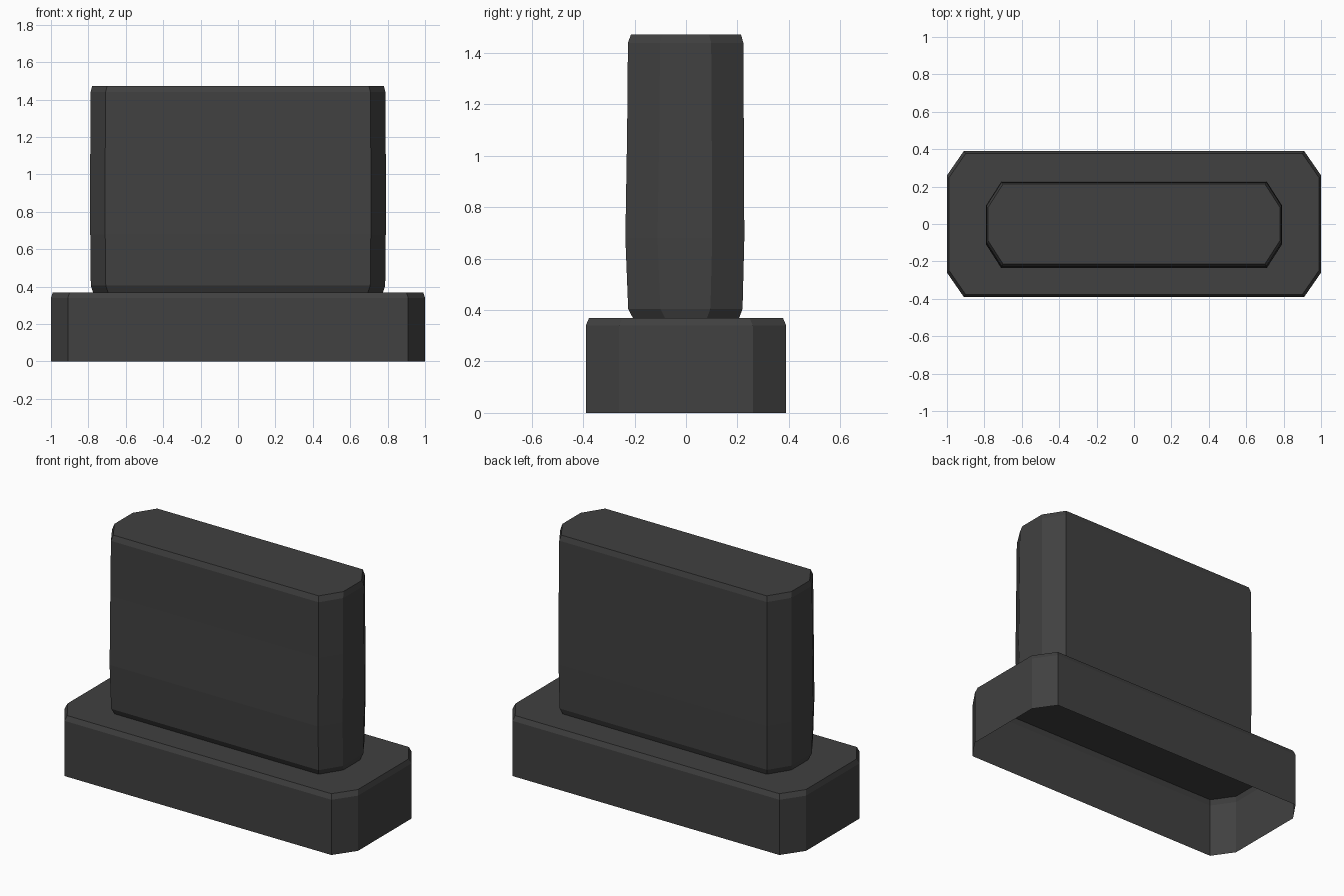
import bpy, bmesh

if "Cube" in bpy.data.objects:
    bpy.data.objects.remove(bpy.data.objects["Cube"])

mat = bpy.data.materials.new("charcoal grey")
mat.diffuse_color = (0.052, 0.052, 0.052, 1)
mat.use_nodes = True
mat.node_tree.nodes["Principled BSDF"].inputs["Base Color"].default_value = mat.diffuse_color


def ring(hx, y0, y1, cx, cy):
    """Rectangle outline with long chamfered corners (cx along x, cy along y)."""
    return [(hx - cx, y0), (hx, y0 + cy), (hx, y1 - cy), (hx - cx, y1),
            (-hx + cx, y1), (-hx, y1 - cy), (-hx, y0 + cy), (-hx + cx, y0)]


def loft(name, levels, cx, cy, cap_bottom):
    """Stack chamfered rings; each level is (z, half width, front y, back y)."""
    bm = bmesh.new()
    rings = [[bm.verts.new((x, y, z)) for x, y in ring(hx, y0, y1, cx, cy)]
             for z, hx, y0, y1 in levels]
    for a, b in zip(rings, rings[1:]):
        for i in range(8):
            j = (i + 1) % 8
            bm.faces.new((a[i], a[j], b[j], b[i]))
    bm.faces.new(rings[-1])
    if cap_bottom:
        bm.faces.new(rings[0][::-1])
    me = bpy.data.meshes.new(name)
    bm.to_mesh(me)
    bm.free()
    me.materials.append(mat)
    ob = bpy.data.objects.new(name, me)
    bpy.context.collection.objects.link(ob)
    return ob


# Hollow base, open underneath, with a bevelled top rim
loft("base", [(0, 1.0, -0.39, 0.39),
              (0.34, 1.0, -0.39, 0.39),
              (0.37, 0.99, -0.377, 0.377)], 0.09, 0.13, False)

# Upright block with slightly bulging faces and bevelled ends
loft("upright_block", [(0.37, 0.775, -0.207, 0.207),
                       (0.405, 0.787, -0.225, 0.22),
                       (0.68, 0.79, -0.236, 0.227),
                       (1.1, 0.79, -0.229, 0.225),
                       (1.44, 0.788, -0.226, 0.223),
                       (1.473, 0.78, -0.214, 0.214)], 0.08, 0.125, True)
